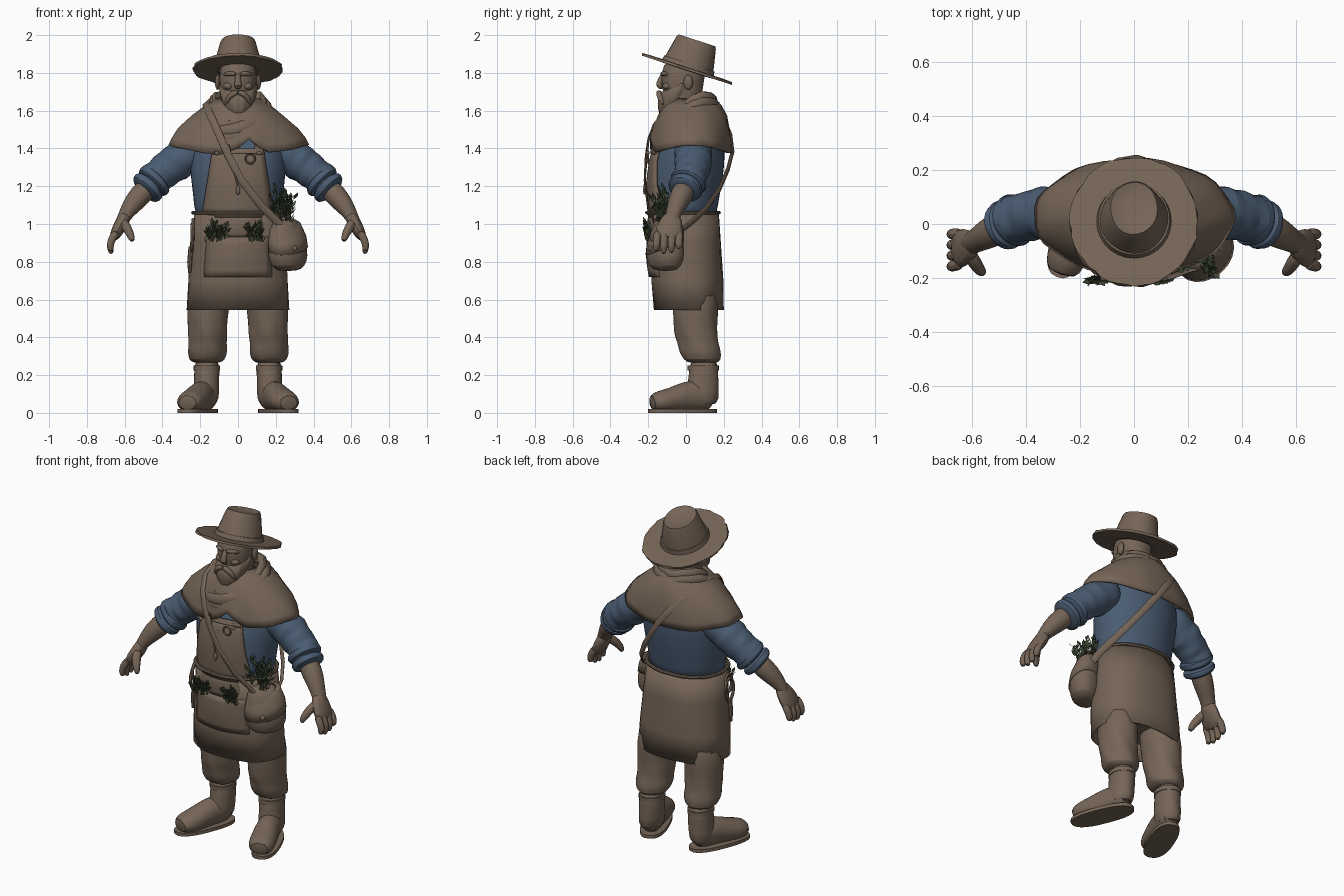
import bpy, bmesh, math, random
from mathutils import Vector, Matrix

random.seed(4)
if "Cube" in bpy.data.objects:
    bpy.data.objects.remove(bpy.data.objects["Cube"])
made = []


def material(name, rgb):
    m = bpy.data.materials.new(name)
    m.use_nodes = True
    m.diffuse_color = (*rgb, 1)
    m.node_tree.nodes["Principled BSDF"].inputs["Base Color"].default_value = (*rgb, 1)
    return m


BROWN = material("earth brown", (0.18, 0.13, 0.095))
BLUE = material("shirt blue", (0.068, 0.108, 0.168))
GREEN = material("herb green", (0.048, 0.066, 0.034))


def finish(name, bm, mat, sub=0, thick=0):
    bmesh.ops.recalc_face_normals(bm, faces=bm.faces[:])
    me = bpy.data.meshes.new(name)
    bm.to_mesh(me)
    bm.free()
    me.materials.append(mat)
    ob = bpy.data.objects.new(name, me)
    bpy.context.collection.objects.link(ob)
    if thick:
        ob.modifiers.new("thickness", "SOLIDIFY").thickness = thick
    if sub:
        ob.modifiers.new("smooth", "SUBSURF").levels = sub
        ob.modifiers["smooth"].render_levels = sub
    made.append(ob)
    return ob


def skin(name, rings, mat, cap=True, closed=False, sub=0, thick=0, around=True):
    """Bridge rows of points into one surface."""
    bm = bmesh.new()
    rows = [[bm.verts.new(p) for p in r] for r in rings]
    n = len(rows[0])
    for a, b in zip(rows, rows[1:] + (rows[:1] if closed else [])):
        for i in range(n if around else n - 1):
            j = (i + 1) % n
            bm.faces.new((a[i], a[j], b[j], b[i]))
    if cap and not closed:
        bm.faces.new(rows[0])
        bm.faces.new(rows[-1])
    return finish(name, bm, mat, sub, thick)


def loft(name, rings, mat, n=20, power=2, yaw=0, fold=0, lobes=5, warp=None, **kw):
    """Stack of flat rings given as (x, y, z, half width, half depth)."""
    out = []
    for x, y, z, rx, ry in rings:
        row = []
        for i in range(n):
            a = math.tau * i / n
            c, s = math.cos(a), math.sin(a)
            k = 1 + fold * math.sin(lobes * a + z * 23)
            p = Vector((math.copysign(abs(c) ** (2 / power), c) * rx * k,
                        math.copysign(abs(s) ** (2 / power), s) * ry * k, 0))
            p = Matrix.Rotation(yaw, 3, "Z") @ p + Vector((x, y, z))
            row.append(warp(p) if warp else p)
        out.append(row)
    return skin(name, out, mat, **kw)


def tube(name, pts, mat, ref=(0, 0, 1), n=10, centre=None, closed=False, crumple=0, **kw):
    """Oval tube along points (x, y, z, half width, half thickness)."""
    P = [Vector(p[:3]) for p in pts]
    rings = []
    for i, p in enumerate(P):
        a = P[i - 1] if i or closed else p
        b = P[(i + 1) % len(P)] if i < len(P) - 1 or closed else p
        t = (b - a).normalized()
        out = p - Vector(centre) if centre else Vector(ref)
        side = t.cross(out).normalized()
        up = side.cross(t)
        row = []
        for k in range(n):
            a = math.tau * k / n
            c = 1 + crumple * math.sin(3 * a + 2.2 * i)
            row.append(p + (side * pts[i][3] * math.cos(a) + up * pts[i][-1] * math.sin(a)) * c)
        rings.append(row)
    return skin(name, rings, mat, closed=closed, **kw)


def ball(name, loc, size, mat=BROWN):
    bm = bmesh.new()
    bmesh.ops.create_uvsphere(bm, u_segments=12, v_segments=8, radius=1,
                              matrix=Matrix.Translation(loc) @ Matrix.Diagonal((*size, 1)))
    return finish(name, bm, mat)


def body(z, table):
    """Interpolated (half width, front y, back y) of a body profile."""
    for a, b in zip(table, table[1:]):
        if z <= b[0]:
            t = max(0, (z - a[0]) / (b[0] - a[0]))
            return [u + (v - u) * t for u, v in zip(a[1:], b[1:])]
    return table[-1][1:]


def rings_of(table):
    return [(0, (f + b) / 2, z, w, (b - f) / 2) for z, w, f, b in table]


def patch(name, table, z0, z1, w0, w1, cx=0, off=0.01, bulge=0):
    """Cloth panel lying on the front of a body profile."""
    rows = []
    for i in range(7):
        t = i / 6
        z, hw = z0 + (z1 - z0) * t, w0 + (w1 - w0) * t
        w, f, b = body(z, table)
        row = []
        for j in range(11):
            u = j / 5 - 1
            x = cx + hw * u
            y = (f + b) / 2 - (b - f) / 2 * math.sqrt(max(0.02, 1 - (x / w) ** 2))
            row.append((x, y - off - bulge * (1 - u * u) * math.sin(math.pi * t), z))
        rows.append(row)
    return skin(name, rows, BROWN, cap=False, thick=0.014, around=False)


# Torso, apron and its panels
TORSO = [(0.98, .225, -.185, .16), (1.1, .235, -.195, .17), (1.22, .25, -.2, .195),
         (1.36, .265, -.18, .212), (1.47, .24, -.14, .2), (1.58, .13, -.08, .15)]
SKIRT = [(0.545, .272, -.17, .2), (0.7, .264, -.182, .197), (0.9, .25, -.19, .187), (1.06, .232, -.195, .172)]
loft("shirt_body", rings_of(TORSO), BLUE, fold=.015, lobes=7, sub=1)
loft("apron_skirt", rings_of(SKIRT), BROWN, n=36, power=2.3, fold=.014, lobes=6, cap=False, thick=.014)
loft("trouser_seat", [(0, .01, .62, .2, .13), (0, .01, .98, .21, .16)], BROWN)
patch("apron_bib", TORSO, 1.03, 1.4, .195, .135, off=.012)
patch("bib_top_hem", TORSO, 1.375, 1.4, .14, .136, off=.018)
patch("apron_pocket", SKIRT, .72, .93, .18, .175, off=.014, bulge=.01)
patch("pocket_upper", SKIRT, .93, 1.04, .19, .19, off=.006, bulge=.008)
loft("waist_cord", [(0, -.015, 1.06 + .01 * math.sin(a), .236 + .01 * math.cos(a), .19 + .01 * math.cos(a))
     for a in [math.tau * k / 8 for k in range(8)]], BROWN, n=36, power=2.2, fold=.012, lobes=11, closed=True)
for s, side in ((1, "left"), (-1, "right")):
    patch("bib_strap_" + side, TORSO, 1.37, 1.47, .022, .022, cx=s * .112, off=.018)
    ball("bib_button_" + side, (s * .112, -.202, 1.375), (.012, .01, .012))


# Shoulder cape with an uneven hem and a notch at the throat
def hem(p):
    q = p.copy()
    low = max(0, (1.6 - p.z) / .18)
    q.z -= low * .045 * min(1, (p.y - .03) ** 2 / .04)
    if p.y < 0:
        q.z += low * .075 * math.exp(-((p.x - .06) / .06) ** 2)
    return q


loft("cape", [(0, .035, 1.665, .12, .115), (0, .035, 1.63, .17, .15), (0, .035, 1.58, .235, .182),
              (0, .033, 1.51, .315, .203), (0, .028, 1.455, .355, .215), (0, .026, 1.42, .372, .217)],
     BROWN, n=40, fold=.014, lobes=9, warp=hem, cap=False, thick=.014)

# Wrapped scarf folds
for k, (rx, yf, zf, yb, zb, zs) in enumerate([(.128, -.1, 1.565, .14, 1.665, 1.635),
                                              (.158, -.14, 1.515, .155, 1.635, 1.6)]):
    pts = []
    for i in range(24):
        a = math.tau * i / 24
        f = (1 - math.sin(a)) / 2
        z = zb + (zf - zb) * f + (zs - (zb + zf) / 2) * math.cos(a) ** 2
        pts.append((rx * math.cos(a), yb + (yf - yb) * f, z + .012 * math.sin(3 * a), .026, .034))
    tube("scarf_fold_%d" % k, pts, BROWN, closed=True, crumple=.08)
for k in range(2):
    d = k * .045
    tube("scarf_drape_%d" % k, [(.185, .02, 1.6 - d, .03, .016), (.15, -.07, 1.575 - d, .034, .018),
                                (.08, -.145, 1.535 - d, .036, .02), (0, -.172, 1.505 - d, .034, .02),
                                (-.09, -.158, 1.49 - d * .7, .03, .016), (-.18, -.1, 1.5 - d, .02, .01)],
         BROWN, centre=(0, .05, 1.45), sub=1)

# Head, beard and face
loft("head", [(0, 0, 1.56, .075, .075), (0, -.015, 1.65, .088, .095), (0, -.02, 1.73, .099, .112),
              (0, -.014, 1.8, .1, .118), (0, 0, 1.88, .09, .11)], BROWN, power=2.2, sub=1)
loft("beard", [(0, -.1, 1.56, .03, .03), (0, -.085, 1.595, .064, .062), (0, -.07, 1.64, .084, .084),
               (0, -.055, 1.68, .096, .092), (0, -.03, 1.715, .104, .085), (0, 0, 1.77, .103, .05)],
     BROWN, n=28, fold=.045, lobes=9, sub=1)
tube("nose", [(0, -.115, 1.8, .013, .014), (0, -.135, 1.762, .016, .016), (0, -.147, 1.735, .022, .02),
              (0, -.125, 1.715, .018, .012)], BROWN, ref=(0, -1, 0), sub=1)
for s, side in ((1, "left"), (-1, "right")):
    tube("brow_" + side, [(s * .008, -.128, 1.79, .011), (s * .04, -.123, 1.8, .014),
                          (s * .078, -.095, 1.79, .01)], BROWN, sub=1)
    tube("moustache_" + side, [(s * -.004, -.142, 1.7, .014), (s * .03, -.145, 1.69, .017), (s * .055, -.135, 1.665, .015),
                               (s * .068, -.12, 1.63, .007)], BROWN, sub=1)
    ball("cheek_" + side, (s * .048, -.098, 1.73), (.03, .027, .02))
    ball("ear_" + side, (s * .107, .012, 1.75), (.015, .025, .04))

# Tilted hat with a frayed brim
tilt = Matrix.Translation((0, .01, 1.825)) @ Matrix.Rotation(math.radians(-18), 4, "X")
fray = lambda p: tilt @ (p * (random.uniform(.975, 1.02) if p.xy.length > .22 else 1))
loft("hat_brim", [(0, 0, 0, .11, .115), (0, 0, .004, .19, .195), (0, 0, .002, .238, .25), (0, 0, -.012, .238, .25),
                  (0, 0, -.01, .19, .195), (0, 0, -.014, .11, .115)], BROWN, n=48, warp=fray, cap=False, closed=True)
loft("hat_crown", [(0, 0, -.01, .136, .14), (0, 0, .03, .124, .132), (0, 0, .14, .095, .11), (0, 0, .155, .087, .102),
                   (0, 0, .148, .07, .085), (0, 0, .142, .03, .04)], BROWN, n=28, fold=.012, lobes=4, warp=lambda p: tilt @ p)
loft("hat_band", [(0, 0, -.005, .14, .146), (0, 0, .026, .132, .139)], BROWN, n=28, warp=lambda p: tilt @ p)

for s, side in ((1, "left"), (-1, "right")):
    def limb(name, pts, mat=BROWN, ref=(0, 0, 1), **kw):
        return tube(name + "_" + side, [(s * p[0], *p[1:]) for p in pts], mat, (s * ref[0], *ref[1:]), sub=1, **kw)

    # Sleeves with gathered folds and a rolled cuff
    limb("sleeve", [(.18, .04, 1.42, .095), (.26, .04, 1.375, .108), (.3, .04, 1.345, .096), (.33, .04, 1.325, .108),
                    (.36, .036, 1.302, .092), (.39, .03, 1.28, .1), (.415, .025, 1.26, .086), (.44, .018, 1.24, .098),
                    (.47, .005, 1.21, .088)], BLUE, n=14, crumple=.06)
    for k, (d, r) in enumerate(((0, .104), (.034, .098))):
        limb("cuff_roll_%d" % k, [(.425 + d, .022 - d * .5, 1.245 - d, .07), (.432 + d, .018 - d * .5, 1.238 - d, r),
                                  (.457 + d, .008 - d * .5, 1.213 - d, r), (.466 + d, .004 - d * .5, 1.204 - d, .06)],
             BLUE, n=14, crumple=.05)
    # Forearm and hand
    limb("forearm", [(.45, .01, 1.225, .058), (.52, -.025, 1.15, .064), (.57, -.053, 1.09, .05),
                     (.598, -.07, 1.045, .042, .036), (.625, -.085, 1.0, .042, .03)], n=12)
    limb("palm", [(.59, -.066, 1.06, .04, .036), (.61, -.078, 1.015, .062, .038), (.638, -.09, .965, .08, .036),
                  (.665, -.097, .915, .07, .024)], ref=(1, 0, .5))
    for k, tip in enumerate((.885, .862, .856, .872)):
        y = -.036 - k * .038
        limb("finger_%d" % k, [(.64, y, .965, .023), (.668, y * 1.03, .92, .023), (.679, y * 1.05, .885, .021),
                               (.67, y * 1.05, tip - .018, .014)], ref=(1, 0, .5), n=8)
    limb("thumb", [(.615, -.1, 1.02, .03), (.588, -.145, .98, .028), (.568, -.175, .94, .023),
                   (.556, -.182, .905, .014)], ref=(1, 0, .5), n=8)

    # Trousers, bloused over boots
    loft("trouser_" + side, [(s * .165, .09, .262, .07, .075), (s * .165, .084, .28, .096, .1),
                             (s * .163, .074, .325, .108, .113), (s * .163, .064, .37, .1, .108),
                             (s * .16, .056, .41, .106, .116), (s * .16, .05, .46, .104, .116),
                             (s * .16, .05, .54, .113, .122), (s * .14, .04, .7, .115, .125)],
         BROWN, fold=.04, lobes=5, sub=1)
    loft("boot_shaft_" + side, [(s * .175, .08, .03, .07, .095), (s * .168, .088, .12, .07, .086),
                                (s * .165, .093, .2, .067, .079), (s * .165, .095, .29, .072, .08)],
         BROWN, fold=.035, lobes=4, sub=1)
    loft("boot_strap_" + side, [(s * .165, .092, .225, .071, .083), (s * .165, .092, .25, .071, .083)], BROWN)
    limb("boot_foot", [(.155, .15, .065, .055, .055), (.175, .08, .09, .068, .085), (.2, 0, .088, .068, .085),
                       (.23, -.075, .068, .077, .066), (.254, -.135, .06, .077, .06), (.272, -.19, .052, .058, .045)],
         n=14, crumple=.02)
    loft("boot_sole_" + side, [(s * .214, -.018, z, .076, .192) for z in (0, .02)], BROWN, n=28, power=2.5, yaw=s * .38)

# Shoulder bag, flap and strap
loft("bag", [(.265, -.11, .75, .055, .045), (.265, -.11, .775, .1, .075), (.265, -.11, .83, .122, .09),
             (.26, -.108, .9, .115, .085), (.25, -.105, 1.0, .085, .062), (.25, -.105, 1.025, .065, .05)],
     BROWN, yaw=.72, fold=.02, sub=1)
loft("bag_flap", [(.264, -.112, .875, .118, .09), (.26, -.11, .93, .113, .086), (.25, -.105, .995, .092, .068),
                  (.25, -.105, 1.01, .07, .052)], BROWN, yaw=.72, cap=False, thick=.01,
     warp=lambda p: p + Vector((0, 0, (p.y + .1) * .35)))
ball("bag_button", (.3, -.19, .87), (.014, .012, .014))
tube("bag_strap", [(*p, .02, .006) for p in (
    (.25, -.16, .97), (.19, -.175, 1.03), (.12, -.202, 1.1), (.02, -.218, 1.23), (-.05, -.212, 1.36), (-.09, -.198, 1.45),
    (-.125, -.165, 1.53), (-.155, -.1, 1.595), (-.17, .02, 1.638), (-.155, .13, 1.605), (-.11, .2, 1.56), (-.05, .237, 1.48),
    (.02, .248, 1.39), (.09, .222, 1.29), (.165, .175, 1.18), (.232, .105, 1.08), (.275, .03, 1.01), (.29, -.05, .95))],
    BROWN, centre=(0, .02, 1.3), n=8)

# Neck cord, pendant and hip rope
tube("neck_cord", [(-.05, -.2, 1.42, .005), (-.025, -.212, 1.3, .005), (0, -.22, 1.2, .005)], BROWN, ref=(0, 1, 0), n=6)
ball("cord_pendant", (0, -.219, 1.18), (.012, .009, .025))
for k, (x, z, r) in enumerate(((.065, 1.345, .025), (-.238, .97, .055), (-.244, .93, .07))):
    y = -.2 if k == 0 else -.07
    tube("hanging_loop_%d" % k, [(x if k else x + r * math.cos(a), y + (r * .6 * math.cos(a) if k else 0),
                                  z + r * math.sin(a), .005 + .004 * (k > 0))
         for a in [math.tau * i / 14 for i in range(14)]], BROWN, ref=(0, 1, 0) if k == 0 else (1, 0, 0), n=6, closed=True)
tube("hip_tool", [(-.25, -.07, .88, .012), (-.256, -.07, .8, .013), (-.256, -.07, .74, .008)], BROWN, ref=(0, 1, 0), n=8)


# Herb sprigs made of paired folded leaves
def herbs(name, count, box, height, lean, leaf):
    bm = bmesh.new()
    for _ in range(count):
        base = Vector([random.uniform(*r) for r in box])
        d = Vector((random.uniform(-lean[0], lean[0]), random.uniform(-lean[1], lean[1]), 1)).normalized()
        length = height * random.uniform(.6, 1)
        for k in range(9):
            root = base + d * length * k / 9
            a = k * 1.3 + random.random()
            out = (Vector((math.cos(a), math.sin(a) * .6, 0)) * .6 + d * .8).normalized() * leaf
            wide = out.cross(d).normalized() * leaf * .25
            mid = root + out * .5
            tip, l, r, c, b = [bm.verts.new(p) for p in (root + out, mid + wide, mid - wide, mid - d * .005, root)]
            for f in ((b, l, c), (l, tip, c), (tip, r, c), (r, b, c)):
                bm.faces.new(f)
        bm.faces.new([bm.verts.new(p) for p in (base + Vector((.004, 0, 0)), base - Vector((.004, 0, 0)), base + d * length)])
    return finish(name, bm, GREEN)


herbs("bag_herbs", 15, ((.19, .29), (-.16, -.07), (.99, 1.04)), .17, (.4, .35), .05)
herbs("pocket_herbs_right", 10, ((-.16, -.06), (-.21, -.2), (.9, .93)), .085, (.7, .12), .042)
herbs("pocket_herbs_left", 10, ((.05, .14), (-.21, -.2), (.9, .93)), .085, (.7, .12), .042)

for ob in bpy.context.selected_objects:
    ob.select_set(False)
for ob in made:
    ob.select_set(True)
bpy.context.view_layer.objects.active = made[0]
bpy.ops.object.shade_smooth_by_angle(angle=math.radians(35))
